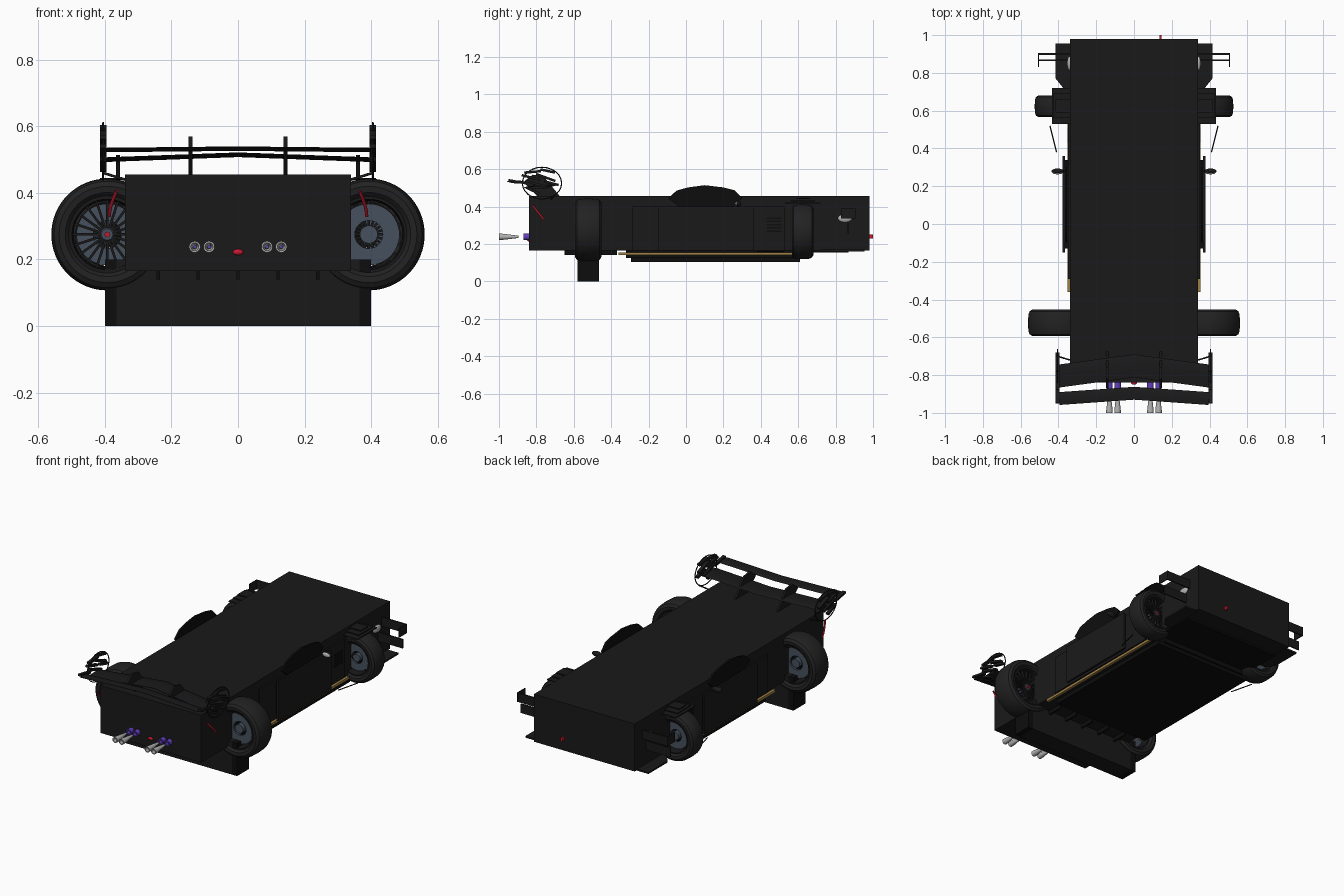
import bpy, bmesh, math
from mathutils import Matrix, Vector

if "Cube" in bpy.data.objects:
    bpy.data.objects.remove(bpy.data.objects["Cube"])


def mat(name, c):
    m = bpy.data.materials.new(name)
    m.diffuse_color = (*c, 1)
    m.use_nodes = True
    m.node_tree.nodes["Principled BSDF"].inputs["Base Color"].default_value = m.diffuse_color
    return m


BLACK = mat("black", (.01, .01, .011))
DARK = mat("darker", (.004, .004, .004))
RUBBER = mat("rubber", (.016, .016, .017))
STEEL = mat("steel", (.45, .45, .45))
DISC = mat("disc", (.06, .08, .11))
GOLD = mat("gold", (.35, .22, .06))
RED = mat("red", (.6, .01, .03))
PURPLE = mat("purple", (.12, .05, .5))


def add(name, bm, m, smooth=False):
    bmesh.ops.recalc_face_normals(bm, faces=bm.faces)
    me = bpy.data.meshes.new(name)
    bm.to_mesh(me)
    bm.free()
    ob = bpy.data.objects.new(name, me)
    bpy.context.collection.objects.link(ob)
    me.materials.append(m)
    if smooth:
        bpy.ops.object.select_all(action='DESELECT')
        ob.select_set(True)
        bpy.context.view_layer.objects.active = ob
        bpy.ops.object.shade_smooth_by_angle(angle=math.radians(35))
    return ob


def box(name, x, y, z, m=BLACK):
    bm = bmesh.new()
    c = [sum(r) / 2 for r in (x, y, z)]
    s = [abs(r[1] - r[0]) for r in (x, y, z)]
    bmesh.ops.create_cube(bm, size=1, matrix=Matrix.Translation(c) @ Matrix.Diagonal((*s, 1)))
    return add(name, bm, m)


def pair(name, x, y, z, m=BLACK):
    for s, side in ((1, "right"), (-1, "left")):
        box(f"{name}_{side}", (s * x[0], s * x[1]), y, z, m)


def prism(name, pts, x, m=BLACK):
    # outline in y,z extruded along x
    bm = bmesh.new()
    f = bm.faces.new([bm.verts.new((x[0], *p)) for p in pts])
    r = bmesh.ops.extrude_face_region(bm, geom=[f])
    vs = [v for v in r["geom"] if isinstance(v, bmesh.types.BMVert)]
    bmesh.ops.translate(bm, verts=vs, vec=(x[1] - x[0], 0, 0))
    return add(name, bm, m)


def lathe(name, prof, loc, m, closed=True, steps=48, flip=1):
    # profile of (radius, y) spun about the y axis
    bm = bmesh.new()
    vs = [bm.verts.new((r, 0 + y * flip, 0)) for r, y in prof]
    n = len(vs)
    es = [bm.edges.new((vs[i], vs[(i + 1) % n])) for i in range(n if closed else n - 1)]
    bmesh.ops.spin(bm, geom=vs + es, cent=(0, 0, 0), axis=(0, 1, 0), angle=math.tau, steps=steps)
    bmesh.ops.remove_doubles(bm, verts=bm.verts, dist=1e-5)
    ob = add(name, bm, m, True)
    ob.location = loc
    return ob


def ball(name, loc, size, m):
    bm = bmesh.new()
    bmesh.ops.create_uvsphere(bm, u_segments=20, v_segments=12, radius=1,
                              matrix=Matrix.Translation(loc) @ Matrix.Diagonal((*size, 1)))
    return add(name, bm, m, True)


def rod(name, pts, r, m):
    cu = bpy.data.curves.new(name, 'CURVE')
    cu.dimensions = '3D'
    cu.bevel_depth = r
    cu.bevel_resolution = 2
    sp = cu.splines.new('POLY')
    sp.points.add(len(pts) - 1)
    for p, c in zip(sp.points, pts):
        p.co = (*c, 1)
    cu.materials.append(m)
    ob = bpy.data.objects.new(name, cu)
    bpy.context.collection.objects.link(ob)


# main body, floor and rear crossbeam
box("body", (-.34, .34), (-.84, .98), (.165, .455))
box("floor_plate", (-.33, .33), (-.295, .61), (.103, .128), DARK)
box("floor_core", (-.29, .29), (-.32, .62), (.125, .168), DARK)
box("rear_crossbeam", (-.365, .365), (-.58, -.465), (0, .2))
pair("crossbeam_end", (.365, .40), (-.58, -.465), (0, .2), DARK)
box("front_splitter_lip", (-.33, .33), (.6, .87), (.153, .166), DARK)
for i in range(5):
    x = -.24 + i * .12
    box(f"floor_fin_{i}", (x - .005, x + .005), (-.65, -.37), (.14, .167), DARK)

# side panels, windows and trim
pair("lower_side", (.338, .349), (-.29, .53), (.165, .40))
pair("door_panel", (.366, .378), (-.15, .36), (.165, .40))
pair("door_spacer", (.345, .37), (-.13, .34), (.2, .38), DARK)
pair("gold_trim", (.335, .352), (-.36, .60), (.14, .155), GOLD)
for s, side in ((1, "right"), (-1, "left")):
    win = [(-.095, .445), (-.04, .40), (.25, .40), (.30, .445), (.26, .487),
           (.20, .502), (.10, .514), (.01, .502), (-.05, .485)]
    prism(f"side_window_{side}", win, (s * .354, s * .366), DARK)
    for i in range(5):
        z = .265 + i * .017
        box(f"side_louver_{side}_{i}", (s * .34, s * .353), (.43, .51), (z, z + .008), DARK)
    # mirrors and headlamps
    ball(f"mirror_{side}", (s * .405, .28, .415), (.032, .014, .017), BLACK)
    ball(f"mirror_glass_{side}", (s * .405, .271, .415), (.026, .008, .013), STEEL)
    rod(f"mirror_stalk_{side}", [(s * .36, .28, .395), (s * .40, .28, .412)], .005, BLACK)
    ball(f"headlamp_{side}", (s * .342, .85, .337), (.012, .038, .022), STEEL)
    # front fender louvers and corner plates
    for i in range(3):
        box(f"arch_plate_{side}_{i}", (s * .34, s * (.435 - .01 * i)),
            (.53 + .03 * i, .72 - .03 * i), (.415 + .012 * i, .421 + .012 * i))
    bm = bmesh.new()
    f = bm.faces.new([bm.verts.new((s * x, y, .16)) for x, y in
                      ((.33, .72), (.375, .72), (.415, .77), (.415, .955), (.33, .955))])
    r = bmesh.ops.extrude_face_region(bm, geom=[f])
    bmesh.ops.translate(bm, verts=[v for v in r["geom"] if isinstance(v, bmesh.types.BMVert)],
                        vec=(0, 0, .01))
    add(f"corner_splitter_{side}", bm, BLACK)
    # upright canards
    for i, y in enumerate((.90, .868)):
        box(f"canard_{side}_{i}", (s * .34, s * .505), (y - .004, y + .004), (.335 - i * .08, .39 - i * .08))
    box(f"canard_end_{side}", (s * .502, s * .508), (.83, .905), (.335, .39))
    rod(f"arch_stay_{side}", [(s * .41, .38, .16), (s * .445, .52, .16)], .003, DARK)
    # tail light arcs
    rod(f"tail_light_{side}", [(s * (.365 + .022 * math.sin(t * 1.5)), -.82 + .06 * t, .405 - .075 * t)
                               for t in [k / 6 for k in range(7)]], .005, RED)


# wheels, their axes running along y
def wheel(name, x, y, z, R, w, flip):
    h = w / 2
    loc = (x, y, z)
    tyre = [(R * .68, -h * .8), (R * .75, -h * .97), (R * .86, -h), (R * .95, -h * .86), (R * .99, -h * .6),
            (R, 0), (R * .99, h * .6), (R * .95, h * .86), (R * .86, h), (R * .75, h * .97), (R * .68, h * .8)]
    lathe(name + "_tyre", tyre, loc, RUBBER, steps=64)
    rim = [(R * .69, -h * .85), (R * .69, h * .8), (R * .63, h * .8), (R * .6, 0), (R * .63, -h * .85)]
    lathe(name + "_rim", rim, loc, BLACK, flip=flip)
    disc = [(R * .25, h * .1), (R * .25, h * .3), (R * .55, h * .3), (R * .55, h * .1)]
    lathe(name + "_brake_disc", disc, loc, DISC, flip=flip)
    hub = [(0, -h * .6), (R * .1, -h * .6), (R * .16, -h * .4), (R * .16, h * .4), (0, h * .4)]
    lathe(name + "_hub", hub, loc, DISC, False, 24, flip)
    lathe(name + "_nut", [(0, -h * .75), (R * .05, -h * .75), (R * .05, -h * .5), (0, -h * .5)],
          loc, RED, False, 8, flip)
    bm = bmesh.new()
    for i in range(20):
        rot = Matrix.Rotation(i * math.tau / 20, 4, 'Y')
        bmesh.ops.create_cube(bm, size=1, matrix=rot @ Matrix.Translation((R * .39, -h * .45 * flip, 0))
                              @ Matrix.Diagonal((R * .54, h * .25, R * .045, 1)))
    add(name + "_spokes", bm, BLACK).location = loc


for s, side in ((1, "right"), (-1, "left")):
    wheel(f"rear_wheel_{side}", s * .393, -.523, .275, .168, .142, -s)
    wheel(f"front_wheel_{side}", s * .38, .623, .265, .146, .115, -s)
    rod(f"front_axle_{side}", [(s * .33, .623, .265), (s * .38, .623, .265)], .02, DARK)

    # exhausts
    for i, x in enumerate((.087, .13)):
        lathe(f"exhaust_{side}_{i}", [(.006, -.895), (.017, -.985), (.017, -1), (.012, -1), (.009, -.94), (.004, -.9)],
              (s * x, 0, .238), STEEL, steps=24)
        lathe(f"exhaust_base_{side}_{i}", [(0, -.838), (.017, -.838), (.017, -.87), (.010, -.87), (.010, -.85), (0, -.85)],
              (s * x, 0, .238), PURPLE, False, 24)
ball("rain_light", (0, -.842, .222), (.016, .008, .009), RED)
box("tow_hook", (.134, .146), (.975, 1.0), (.228, .25), RED)


# swept wing elements lofted over span stations
def wing(name, half, y0, y1, chord, z0, z1, thick, rise):
    sec = [(0, 0), (.12, .4), (.4, .5), (.75, .3), (1, .05), (1, -.1), (.6, -.4), (.2, -.45)]
    bm = bmesh.new()
    rings = []
    for k in range(13):
        x = -half + 2 * half * k / 12
        t = abs(x) / half
        y, z = y0 + (y1 - y0) * t, z0 + (z1 - z0) * t
        rings.append([bm.verts.new((x, y - a * chord, z + b * thick + rise * a)) for a, b in sec])
    for a, b in zip(rings, rings[1:]):
        for i in range(len(sec)):
            j = (i + 1) % len(sec)
            bm.faces.new((a[i], a[j], b[j], b[i]))
    bm.faces.new(rings[0])
    bm.faces.new(rings[-1])
    add(name, bm, BLACK, True)


wing("main_wing", .405, -.69, -.745, .122, .513, .498, .014, .004)
wing("wing_flap", .395, -.862, -.89, .068, .53, .526, .012, .008)

for s, side in ((1, "right"), (-1, "left")):
    # curved wing pylons
    prism(f"wing_pylon_{side}", [(-.67, .45), (-.79, .45), (-.87, .53), (-.82, .57), (-.76, .56), (-.72, .51)],
          (s * .136, s * .148))
    # slatted wing end plates
    bm = bmesh.new()
    for y, z, l, a in ((-.90, .532, .1, -10), (-.82, .585, .09, 5), (-.74, .59, .08, -12), (-.83, .555, .1, -15),
                       (-.75, .555, .11, -20), (-.80, .52, .12, -18), (-.72, .525, .08, -15), (-.82, .485, .08, -25)):
        bmesh.ops.create_cube(bm, size=1, matrix=Matrix.Translation((s * .405, y, z))
                              @ Matrix.Rotation(math.radians(a), 4, 'X') @ Matrix.Diagonal((.02, l, .013, 1)))
    add(f"end_plate_slats_{side}", bm, BLACK)
    rod(f"end_plate_edge_{side}", [(s * .405, -.77 + .105 * math.cos(t), .525 + .085 * math.sin(t))
                                   for t in [k * math.tau / 24 for k in range(25)]], .003, BLACK)
    rod(f"end_plate_stay_{side}", [(s * .405, -.70, .46), (s * .34, -.72, .44)], .004, BLACK)
